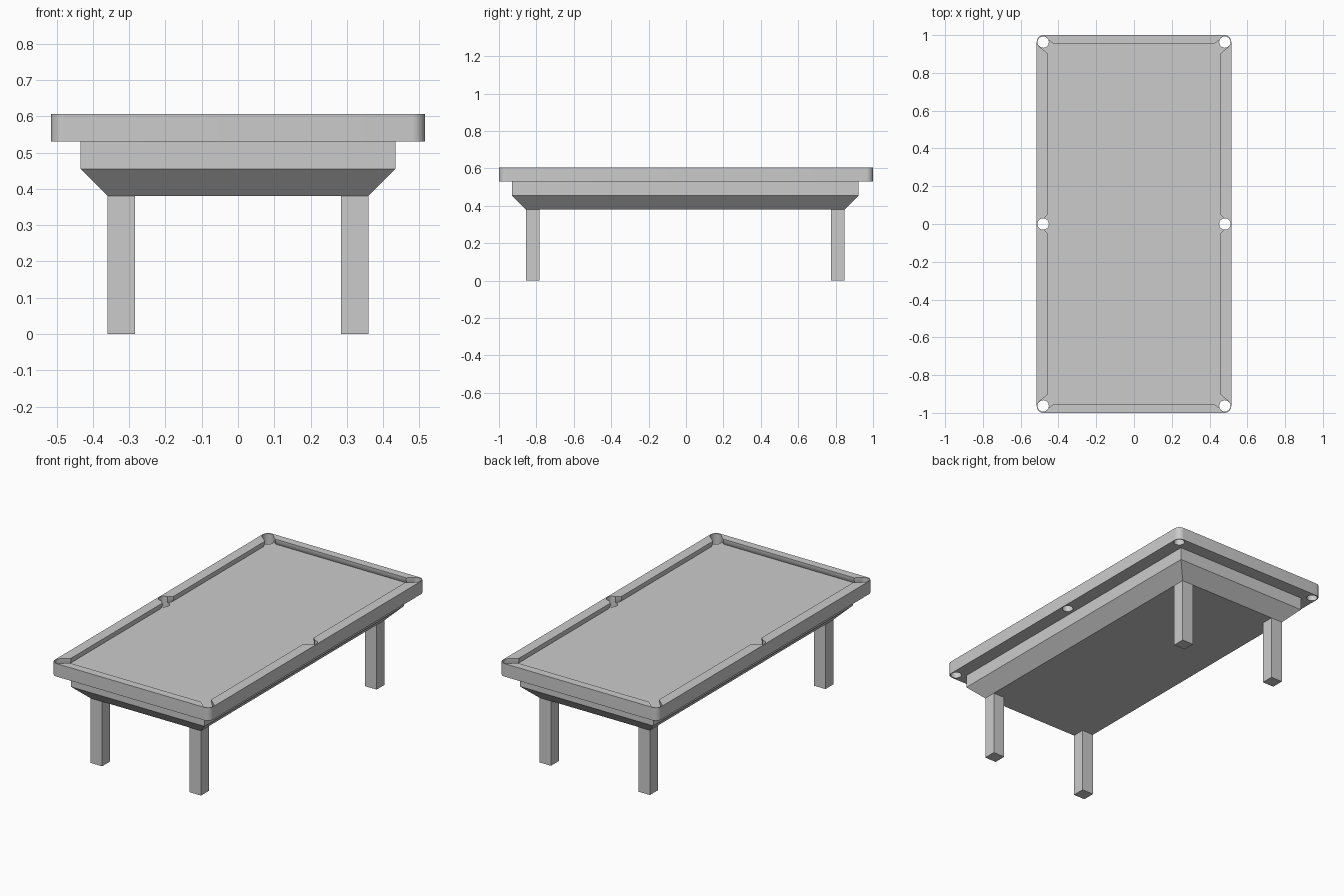
import bpy, bmesh
from math import cos, sin, pi

if "Cube" in bpy.data.objects:
    bpy.data.objects.remove(bpy.data.objects["Cube"])


def loft(name, rings):
    """Closed solid from stacked rings of (z, [(x, y), ...])."""
    bm = bmesh.new()
    loops = [[bm.verts.new((x, y, z)) for x, y in pts] for z, pts in rings]
    n = len(loops[0])
    for a, b in zip(loops, loops[1:]):
        for i in range(n):
            j = (i + 1) % n
            bm.faces.new((a[i], a[j], b[j], b[i]))
    bm.faces.new(loops[0][::-1])
    bm.faces.new(loops[-1])
    bmesh.ops.recalc_face_normals(bm, faces=bm.faces)
    mesh = bpy.data.meshes.new(name)
    bm.to_mesh(mesh)
    bm.free()
    ob = bpy.data.objects.new(name, mesh)
    bpy.context.collection.objects.link(ob)
    return ob


def rect(x0, x1, y0, y1):
    return [(x0, y0), (x1, y0), (x1, y1), (x0, y1)]


def circle(cx, cy, r, n=32):
    return [(cx + r * cos(2 * pi * i / n), cy + r * sin(2 * pi * i / n)) for i in range(n)]


def rounded_rect(hx, hy, r, seg=8):
    pts = []
    for k, (sx, sy) in enumerate([(1, 1), (-1, 1), (-1, -1), (1, -1)]):
        for i in range(seg + 1):
            a = pi / 2 * (k + i / seg)
            pts.append((sx * (hx - r) + r * cos(a), sy * (hy - r) + r * sin(a)))
    return pts


def bed_outline(e):
    """Playing area with flared pocket mouths; e pushes the rails outward."""
    q = [(.478, .03), (.455 + e, .053), (.455 + e, .90), (.503, .941),
         (.461, .983), (.425, .953 + e)]
    right_top = q
    left_top = [(-x, y) for x, y in reversed(q)]
    upper = right_top + left_top
    return upper + [(-x, -y) for x, y in upper]


# Table top with rounded corners
top = loft("table_top", [(z, rounded_rect(.515, 1.0, .036)) for z in (.53, .606)])

# Recessed bed with undercut cushions, then six pocket holes
cutters = [loft("bed_cutter", [(.571, bed_outline(.01)), (.59, bed_outline(0)), (.63, bed_outline(0))])]
for sx in (-1, 1):
    for y in (-.963, 0, .963):
        ring = circle(sx * .481, y, .03)
        cutters.append(loft("pocket_cutter", [(.5, ring), (.65, ring)]))

bpy.context.view_layer.objects.active = top
top.select_set(True)
for c in cutters:
    m = top.modifiers.new("cut", 'BOOLEAN')
    m.operation = 'DIFFERENCE'
    m.solver = 'EXACT'
    m.object = c
    bpy.ops.object.modifier_apply(modifier=m.name)
    bpy.data.objects.remove(c)
bpy.ops.object.shade_smooth_by_angle()

# Cabinet: straight apron tapering to the underside
wide = rect(-.434, .434, -.93, .923)
narrow = rect(-.359, .359, -.856, .848)
loft("cabinet", [(.38, narrow), (.455, wide), (.53, wide)])

# Four square legs
for side, x in (("left", -.359), ("right", .284)):
    for end, y in (("front", -.856), ("back", .774)):
        foot = rect(x, x + .075, y, y + .074)
        loft(f"{end}_{side}_leg", [(0, foot), (.38, foot)])
